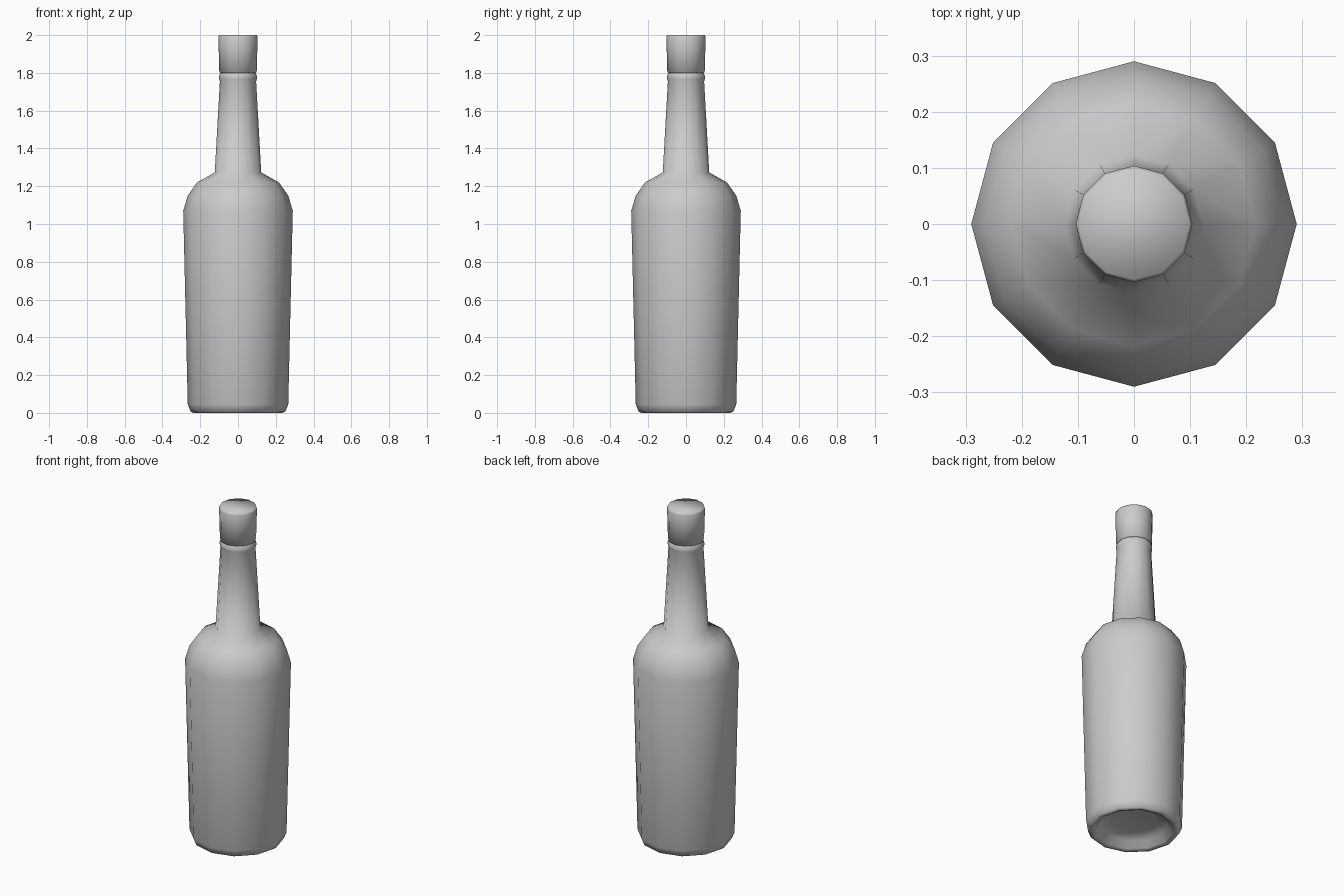
import bpy
import math

old = bpy.data.objects.get("Cube")
if old:
    bpy.data.objects.remove(old, do_unlink=True)

SIDES = 12

grey = bpy.data.materials.new("plain_grey")
grey.use_nodes = True
grey.diffuse_color = (0.6, 0.6, 0.6, 1)
grey.node_tree.nodes["Principled BSDF"].inputs["Base Color"].default_value = (0.6, 0.6, 0.6, 1)


def lathe(name, profile):
    """Revolve (radius, height) points, from bottom to top, and close both ends."""
    verts, faces = [], []
    for r, z in profile:
        for i in range(SIDES):
            a = math.tau * i / SIDES
            verts.append((r * math.cos(a), r * math.sin(a), z))
    for k in range(len(profile) - 1):
        for i in range(SIDES):
            j = (i + 1) % SIDES
            a, b = k * SIDES, (k + 1) * SIDES
            faces.append((a + i, a + j, b + j, b + i))
    faces.append(tuple(reversed(range(SIDES))))
    faces.append(tuple(range(len(verts) - SIDES, len(verts))))
    mesh = bpy.data.meshes.new(name)
    mesh.from_pydata(verts, [], faces)
    mesh.materials.append(grey)
    mesh.shade_smooth()
    obj = bpy.data.objects.new(name, mesh)
    bpy.context.collection.objects.link(obj)
    return obj


# Glass body: hollowed base, tapering sides, rounded shoulder, neck and lip ring
lathe("bottle", [
    (0.12, 0.06), (0.19, 0.045), (0.215, 0.008), (0.235, 0.0), (0.25, 0.006),
    (0.266, 0.045), (0.29, 1.07), (0.266, 1.15), (0.217, 1.22), (0.123, 1.273),
    (0.096, 1.755), (0.1, 1.768), (0.1, 1.785), (0.094, 1.797), (0.09, 1.81),
])

# Stopper cap with a softened top rim
lathe("cap", [
    (0.092, 1.8), (0.099, 1.803), (0.104, 1.99), (0.099, 2.0),
])
